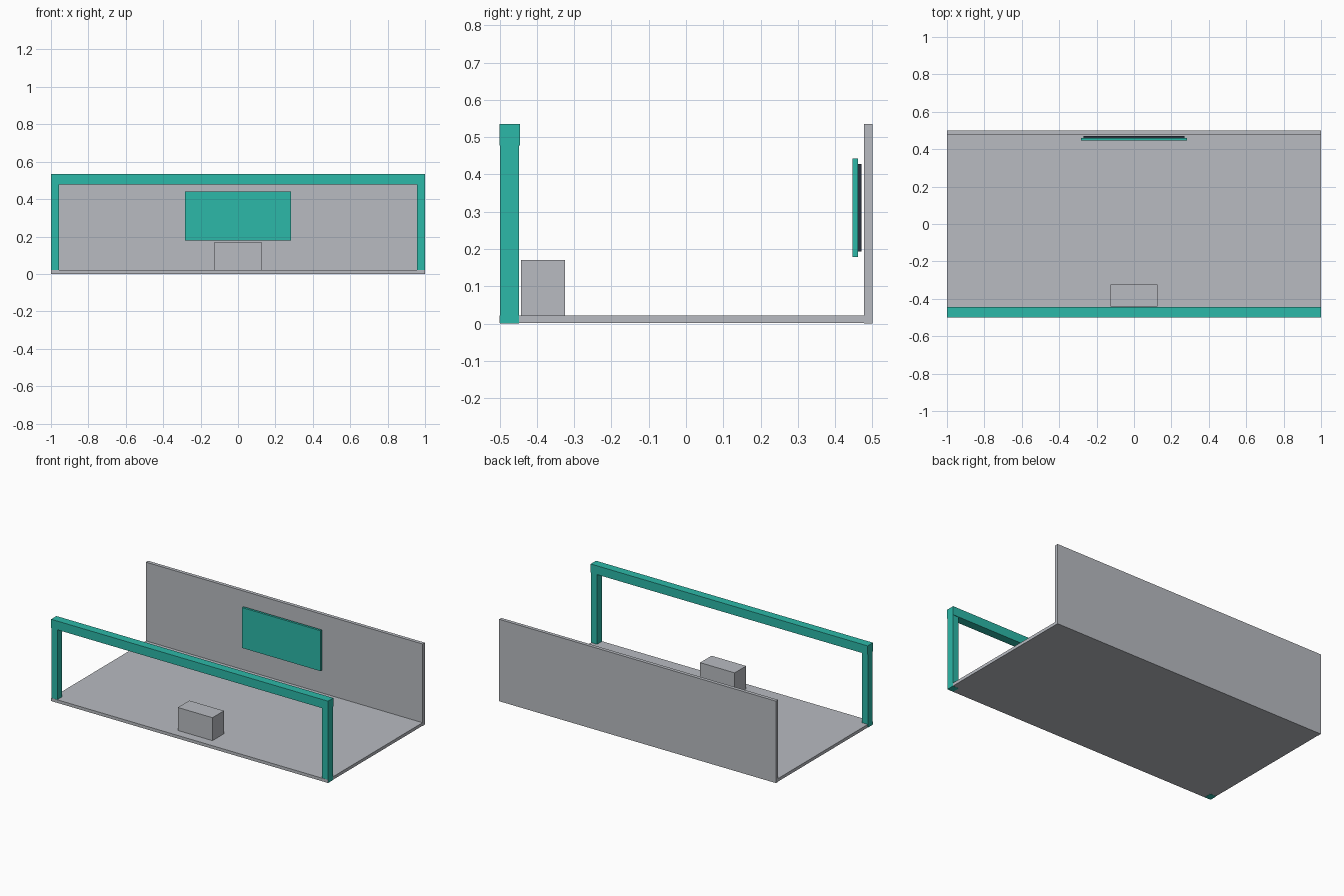
import bpy
import bmesh

if "Cube" in bpy.data.objects:
    bpy.data.objects.remove(bpy.data.objects["Cube"])


def srgb(r, g, b):
    def lin(v):
        v /= 255
        return v / 12.92 if v <= 0.04045 else ((v + 0.055) / 1.055) ** 2.4
    return (lin(r), lin(g), lin(b), 1.0)


def material(name, rgb):
    m = bpy.data.materials.new(name)
    m.diffuse_color = srgb(*rgb)
    m.use_nodes = True
    m.node_tree.nodes["Principled BSDF"].inputs["Base Color"].default_value = m.diffuse_color
    return m


GREY = material("light_grey", (184, 187, 193))
TEAL = material("teal", (44, 184, 168))
DARK = material("dark_slate", (42, 50, 62))


def box(name, x, y, z, mat):
    """Axis-aligned box from (min, max) ranges."""
    bm = bmesh.new()
    bmesh.ops.create_cube(bm, size=1)
    for v in bm.verts:
        for i, (lo, hi) in enumerate((x, y, z)):
            v.co[i] = hi if v.co[i] > 0 else lo
    mesh = bpy.data.meshes.new(name)
    bm.to_mesh(mesh)
    bm.free()
    mesh.materials.append(mat)
    ob = bpy.data.objects.new(name, mesh)
    bpy.context.collection.objects.link(ob)
    return ob


# Stage floor and back wall
box("floor", (-0.999, 0.999), (-0.5, 0.477), (0.001, 0.021), GREY)
box("back_wall", (-1, 1), (0.477, 0.5), (0, 0.535), GREY)

# Front frame: two posts carrying a beam
for side, x in (("left", (-1, -0.956)), ("right", (0.956, 1))):
    box(side + "_post", x, (-0.4985, -0.448), (0, 0.478), TEAL)
box("front_beam", (-1, 1), (-0.5, -0.445), (0.478, 0.535), TEAL)

# Counter standing behind the frame
box("counter", (-0.125, 0.125), (-0.442, -0.324), (0.021, 0.171), GREY)

# Display panel with its thin dark backing
box("display_panel", (-0.283, 0.283), (0.446, 0.461), (0.178, 0.442), TEAL)
box("display_backing", (-0.27, 0.27), (0.461, 0.47), (0.193, 0.428), DARK)
